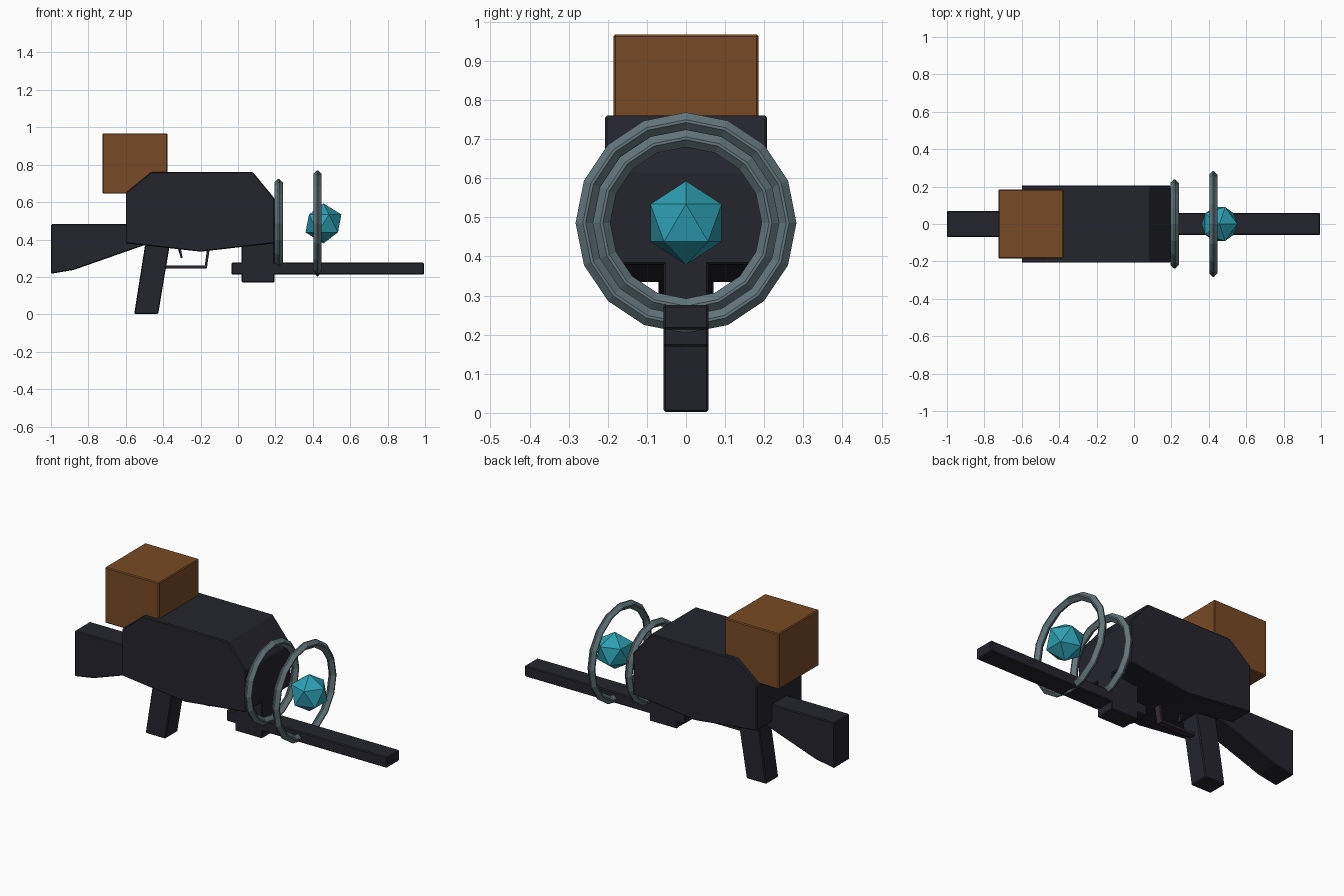
import bpy, bmesh, math
from mathutils import Matrix

if "Cube" in bpy.data.objects:
    bpy.data.objects.remove(bpy.data.objects["Cube"])


def material(name, rgb):
    m = bpy.data.materials.new(name)
    m.diffuse_color = (*rgb, 1)
    m.use_nodes = True
    m.node_tree.nodes["Principled BSDF"].inputs["Base Color"].default_value = m.diffuse_color
    return m


DARK = material("dark gunmetal", (0.018, 0.018, 0.027))
PLUM = material("dark plum", (0.035, 0.024, 0.036))
BROWN = material("brown", (0.19, 0.068, 0.018))
GREY = material("blue grey", (0.125, 0.18, 0.2))
TEAL = material("teal", (0.027, 0.35, 0.45))


def finish(name, bm, mat, bevel=0.0):
    bmesh.ops.recalc_face_normals(bm, faces=bm.faces)
    mesh = bpy.data.meshes.new(name)
    bm.to_mesh(mesh)
    bm.free()
    mesh.materials.append(mat)
    obj = bpy.data.objects.new(name, mesh)
    bpy.context.collection.objects.link(obj)
    if bevel:
        mod = obj.modifiers.new("edge bevel", "BEVEL")
        mod.width = bevel
        mod.segments = 1
        mod.limit_method = "ANGLE"
        mod.angle_limit = math.radians(25)
    return obj


def slab(name, profile, half_width, mat, bevel=0.005):
    """Side profile in x, z extruded symmetrically along y."""
    bm = bmesh.new()
    face = bm.faces.new([bm.verts.new((x, -half_width, z)) for x, z in profile])
    ext = bmesh.ops.extrude_face_region(bm, geom=[face])
    verts = [v for v in ext["geom"] if isinstance(v, bmesh.types.BMVert)]
    bmesh.ops.translate(bm, verts=verts, vec=(0, 2 * half_width, 0))
    return finish(name, bm, mat, bevel)


def box(name, x0, x1, z0, z1, half_width, mat, bevel=0.005):
    return slab(name, [(x0, z0), (x1, z0), (x1, z1), (x0, z1)], half_width, mat, bevel)


def ring(name, x, z, radius, tube, sides=16):
    """Faceted ring around the x axis with a diamond section."""
    bm = bmesh.new()
    loops = []
    for i in range(sides):
        a = 2 * math.pi * i / sides
        loop = []
        for dr, dx in ((tube, 0), (0, tube), (-tube, 0), (0, -tube)):
            r = radius + dr
            loop.append(bm.verts.new((x + dx, r * math.sin(a), z + r * math.cos(a))))
        loops.append(loop)
    for i in range(sides):
        p, q = loops[i], loops[(i + 1) % sides]
        for j in range(4):
            k = (j + 1) % 4
            bm.faces.new((p[j], p[k], q[k], q[j]))
    return finish(name, bm, GREY, 0.005)


# Main body, stock and grip
slab("body", [(-0.6, 0.38), (-0.2, 0.335), (0.195, 0.38), (0.195, 0.62),
              (0.08, 0.76), (-0.465, 0.76), (-0.6, 0.65)], 0.207, DARK)
slab("stock", [(-1, 0.217), (-0.88, 0.237), (-0.5, 0.37), (-0.5, 0.482), (-1, 0.482)],
     0.07, DARK)
slab("grip", [(-0.555, 0.002), (-0.427, 0.002), (-0.365, 0.37), (-0.497, 0.37)],
     0.057, DARK)

# Trigger and its guard
slab("trigger_guard", [(-0.39, 0.245), (-0.167, 0.245), (-0.152, 0.345),
                       (-0.166, 0.345), (-0.178, 0.26), (-0.39, 0.26)], 0.02, PLUM, 0.002)
slab("trigger", [(-0.306, 0.3), (-0.296, 0.3), (-0.306, 0.355), (-0.322, 0.355)],
     0.012, DARK, 0.002)

# Barrel and its mount
box("barrel", -0.035, 0.995, 0.213, 0.276, 0.058, DARK)
box("barrel_mount", 0.02, 0.195, 0.17, 0.39, 0.058, DARK)

# Rear crate
box("crate", -0.725, -0.378, 0.645, 0.968, 0.185, BROWN)

# Focusing rings and crystal
ring("rear_ring", 0.217, 0.486, 0.216, 0.026)
ring("front_ring", 0.425, 0.486, 0.26, 0.026)
bm = bmesh.new()
bmesh.ops.create_icosphere(bm, subdivisions=1, radius=0.107,
                           matrix=Matrix.Translation((0.457, 0, 0.486)))
finish("crystal", bm, TEAL)
